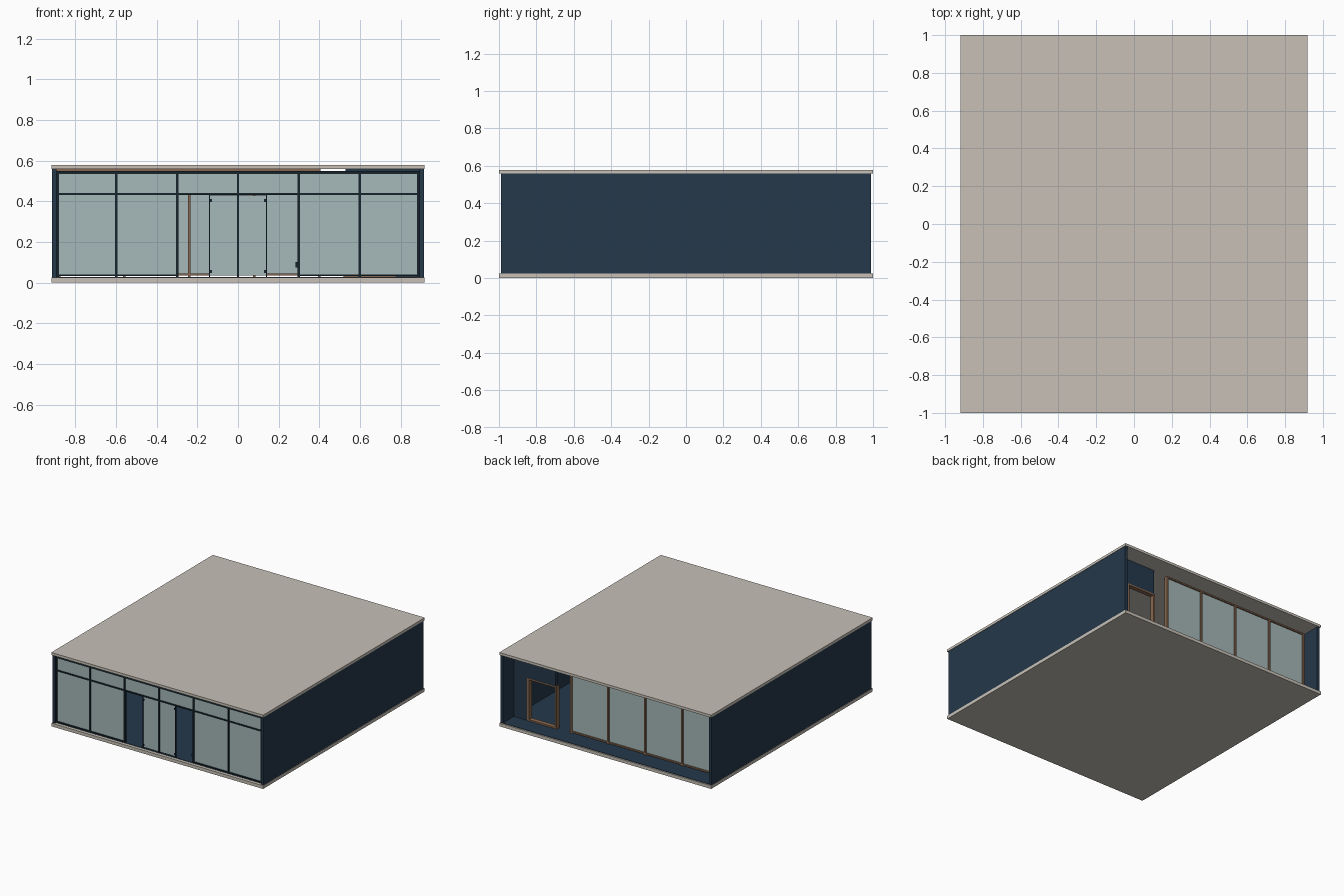
import bpy

if "Cube" in bpy.data.objects:
    bpy.data.objects.remove(bpy.data.objects["Cube"])


def mat(name, c):
    m = bpy.data.materials.new(name)
    m.diffuse_color = (*c, 1)
    m.use_nodes = True
    m.node_tree.nodes["Principled BSDF"].inputs["Base Color"].default_value = m.diffuse_color
    return m


STONE = mat("stone", (0.57, 0.53, 0.47))
NAVY = mat("navy", (0.018, 0.04, 0.07))
DARK = mat("dark_metal", (0.008, 0.018, 0.025))
GLASS = mat("glass", (0.38, 0.48, 0.48))
WOOD = mat("wood", (0.25, 0.14, 0.08))


def box(name, x, y, z, m):
    """Box from (min, max) ranges on each axis."""
    bpy.ops.mesh.primitive_cube_add(
        size=1, location=[(a + b) / 2 for a, b in (x, y, z)])
    o = bpy.context.object
    o.name = name
    o.scale = [b - a for a, b in (x, y, z)]
    o.data.materials.append(m)
    bpy.ops.object.transform_apply(location=False, rotation=False, scale=True)
    return o


def around(c, w):
    return (c - w / 2, c + w / 2)


# slabs, floor covering and side walls
box("floor_slab", (-.918, .918), (-1, 1), (0, .025), STONE)
box("roof_slab", (-.918, .918), (-1, 1), (.558, .578), STONE)
box("floor_covering", (-.893, .893), (-.975, .99), (.025, .028), NAVY)
for s in (-1, 1):
    box("side_wall", sorted((s * .893, s * .915)), (-.99, .99), (.025, .558), NAVY)

# front glazing: mullions, rails and panes
FY, BOT, TRANS, TOP = -.97, .035, .437, .54
front = [-.887, -.6, -.3, 0, .3, .6, .887]
for x in front:
    low = .028
    box("front_mullion", around(x, .012), around(FY, .02), (low, TOP), DARK)
box("front_header", (-.893, .893), around(FY, .02), (.535, .549), DARK)
box("front_transom", (-.893, .893), around(FY, .02), around(TRANS, .01), DARK)
for a, b in zip(front, front[1:]):
    box("upper_pane", (a, b), around(FY, .006), (TRANS, TOP), GLASS)
    if abs(a + b) > .7:
        box("front_pane", (a, b), around(FY, .006), (BOT, TRANS), GLASS)
        box("front_bottom_rail", (a, b), around(FY, .02), (BOT - .003, BOT + .005), DARK)

# central glass double door between two open passages
for s in (-1, 1):
    box("door_leaf", sorted((s * .003, s * .138)), around(FY, .006), (BOT, .428), GLASS)
    box("door_post", around(s * .14, .006), around(FY, .014), (.028, TRANS), DARK)
    for z in (.055, .405):
        box("door_clip", around(s * .134, .012), around(FY, .012), around(z, .014), DARK)
box("door_switch", around(.29, .014), around(FY, .016), around(.088, .025), DARK)

# recessed rear glazing in a wooden frame
BY = .84
rear = [-.88 + .32 * i for i in range(5)]
for x in rear:
    box("rear_mullion", around(x, .014), around(BY, .025), (.028, .558), WOOD)
for a, b in zip(rear, rear[1:]):
    box("rear_pane", (a, b), around(BY, .006), (.04, .552), GLASS)
box("rear_sill", (-.893, .4), around(BY, .025), (.034, .045), WOOD)
box("rear_head_rail", (-.893, .4), around(BY, .025), (.548, .558), WOOD)

# rear doorway: side wall, panel above, wooden frame
box("rear_corner_wall", (.775, .893), around(BY, .03), (.028, .558), NAVY)
box("panel_above_door", (.53, .775), around(BY, .03), (.36, .558), NAVY)
for x in (.528, .768):
    box("rear_door_post", around(x, .016), around(BY, .035), (.028, .36), WOOD)
box("rear_door_head", (.52, .776), around(BY, .035), (.35, .362), WOOD)
box("rear_door_threshold", (.52, .776), around(BY, .035), (.028, .04), WOOD)
